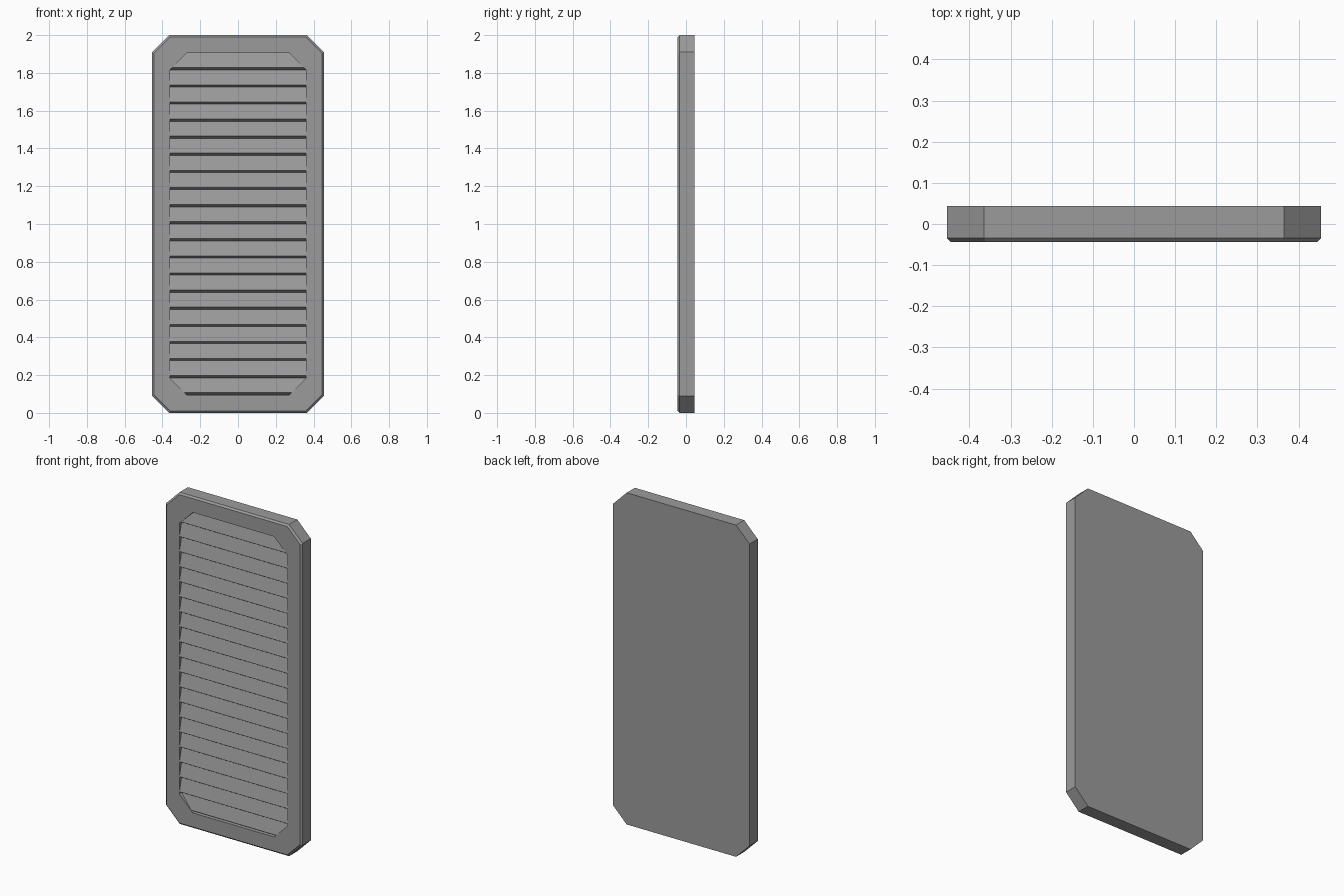
import bpy, bmesh

if "Cube" in bpy.data.objects:
    bpy.data.objects.remove(bpy.data.objects["Cube"])

FRONT, BACK, RECESS = -0.044, 0.044, -0.022
HALF_W, CHAMFER = 0.455, 0.09
OPEN_W, OPEN_LOW, OPEN_HIGH = 0.361, 0.095, 1.906
SLATS = 20

# Dark grey paint
paint = bpy.data.materials.new("dark_grey")
paint.diffuse_color = (0.33, 0.33, 0.33, 1)
paint.use_nodes = True
paint.node_tree.nodes["Principled BSDF"].inputs["Base Color"].default_value = paint.diffuse_color


def make_object(name, bm):
    mesh = bpy.data.meshes.new(name)
    bm.to_mesh(mesh)
    bm.free()
    mesh.materials.append(paint)
    obj = bpy.data.objects.new(name, mesh)
    bpy.context.collection.objects.link(obj)
    return obj


def octagon(bm, w, low, high, c, y):
    pts = [(-w + c, low), (w - c, low), (w, low + c), (w, high - c),
           (w - c, high), (-w + c, high), (-w, high - c), (-w, low + c)]
    return [bm.verts.new((x, y, z)) for x, z in pts]


def bridge(bm, a, b):
    for i in range(8):
        j = (i + 1) % 8
        bm.faces.new((a[i], a[j], b[j], b[i]))


# Chamfered panel: back plate, sides, bevelled front rim and opening walls
bm = bmesh.new()
loops = [
    octagon(bm, HALF_W, 0, 2, CHAMFER, BACK),
    octagon(bm, HALF_W, 0, 2, CHAMFER, FRONT + 0.01),
    octagon(bm, HALF_W - 0.01, 0.01, 1.99, CHAMFER - 0.004, FRONT),
    octagon(bm, OPEN_W, OPEN_LOW, OPEN_HIGH, CHAMFER, FRONT),
    octagon(bm, OPEN_W, OPEN_LOW, OPEN_HIGH, CHAMFER, RECESS),
]
for a, b in zip(loops, loops[1:]):
    bridge(bm, b, a)
bm.faces.new(reversed(loops[0]))
bmesh.ops.recalc_face_normals(bm, faces=bm.faces)
make_object("panel_frame", bm)


# Louvres: sawtooth sheet, each slat leaning out towards its lower lip
def half_width(z):
    edge = min(z - OPEN_LOW, OPEN_HIGH - z)
    return OPEN_W - max(0, CHAMFER - edge)


pitch = (OPEN_HIGH - OPEN_LOW) / SLATS
profile = [(RECESS, OPEN_HIGH)]
for i in range(1, SLATS + 1):
    z = OPEN_HIGH - i * pitch
    profile += [(FRONT + 0.002, z + 0.012), (RECESS, z)]

bm = bmesh.new()
rows = [[bm.verts.new((s * half_width(z), y, z)) for s in (-1, 1)]
        for y, z in profile]
for upper, lower in zip(rows, rows[1:]):
    bm.faces.new((lower[0], lower[1], upper[1], upper[0]))
make_object("louvre_slats", bm)
